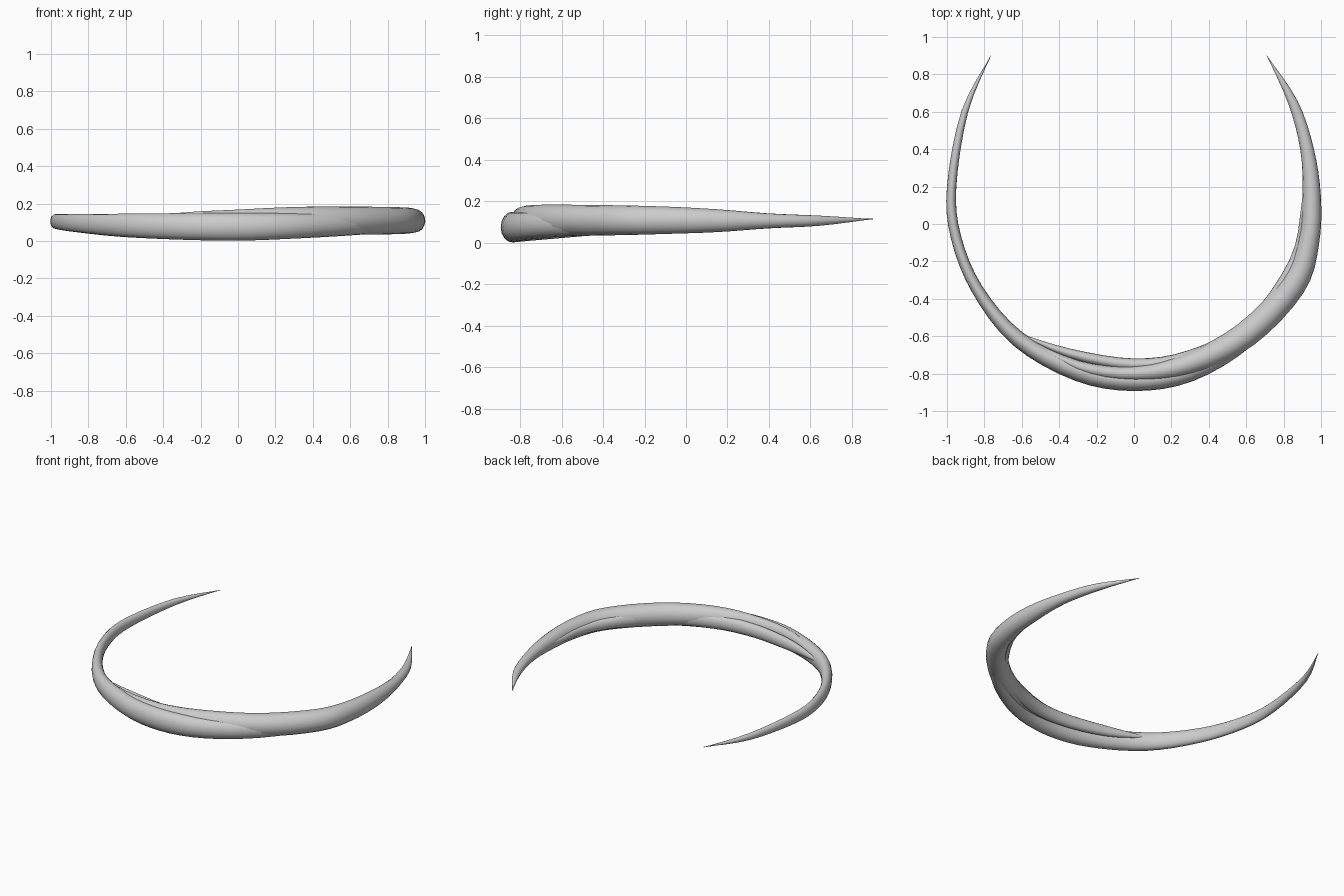
import bpy, bmesh, math
from mathutils import Vector

if "Cube" in bpy.data.objects:
    bpy.data.objects.remove(bpy.data.objects["Cube"])

SIDES, STEPS = 16, 4


def catmull(p0, p1, p2, p3, t):
    return [0.5 * (2*b + (c - a)*t + (2*a - 5*b + 4*c - d)*t*t + (3*b - a - 3*c + d)*t**3)
            for a, b, c, d in zip(p0, p1, p2, p3)]


def strand(name, pts):
    """Tapered oval tube; each point is x, y, z, half width, half height."""
    ext = [pts[0]] + pts + [pts[-1]]
    path = [catmull(*ext[i:i+4], k / STEPS)
            for i in range(len(pts) - 1) for k in range(STEPS)] + [list(pts[-1])]
    bm = bmesh.new()
    rings = []
    for i, (x, y, z, w, h) in enumerate(path):
        a, b = path[max(i-1, 0)], path[min(i+1, len(path)-1)]
        side = Vector((a[1] - b[1], b[0] - a[0], 0)).normalized()
        w, h = max(w, 0.0015), max(h, 0.0015)
        ring = []
        for k in range(SIDES):
            t = 2 * math.pi * k / SIDES
            ring.append(bm.verts.new(Vector((x, y, z)) + side * w * math.cos(t)
                                     + Vector((0, 0, h * math.sin(t)))))
        rings.append(ring)
    for r, s in zip(rings, rings[1:]):
        for k in range(SIDES):
            n = (k + 1) % SIDES
            bm.faces.new((r[k], r[n], s[n], s[k]))
    bm.faces.new(rings[0])
    bm.faces.new(rings[-1])
    bmesh.ops.recalc_face_normals(bm, faces=bm.faces)
    for f in bm.faces:
        f.smooth = True
    me = bpy.data.meshes.new(name)
    bm.to_mesh(me)
    bm.free()
    ob = bpy.data.objects.new(name, me)
    bpy.context.collection.objects.link(ob)
    return ob


# Outer front strand, running from the left tip
strand("front_strand", [
    (-.765, .90, .115, 0, 0), (-.905, .60, .11, .018, .022),
    (-.975, .20, .106, .025, .036), (-.952, -.07, .102, .028, .042),
    (-.838, -.35, .094, .032, .05), (-.62, -.615, .084, .043, .062),
    (-.3, -.785, .078, .055, .071), (0, -.837, .076, .056, .074),
    (.3, -.787, .081, .055, .068), (.6, -.61, .09, .05, .06),
    (.83, -.35, .1, .035, .05), (.935, -.05, .105, .01, .02)])

# Thick right strand, running from the right tip
strand("right_strand", [
    (.71, .90, .115, 0, 0), (.85, .65, .107, .026, .024),
    (.925, .40, .106, .036, .036), (.95, .15, .107, .049, .055),
    (.933, -.10, .109, .057, .066), (.85, -.33, .109, .068, .072),
    (.6, -.59, .109, .07, .075), (.3, -.745, .114, .06, .068),
    (0, -.80, .113, .04, .055), (-.3, -.76, .11, .03, .042),
    (-.6, -.61, .1, .008, .015)])

# Thin inner strand
strand("inner_strand", [
    (-.64, -.575, .1, 0, 0), (-.35, -.69, .095, .025, .035),
    (0, -.752, .092, .033, .045), (.3, -.71, .097, .036, .05),
    (.615, -.545, .10, .033, .048), (.855, -.2, .105, .025, .035),
    (.91, .1, .107, .015, .02), (.912, .32, .107, 0, 0)])
